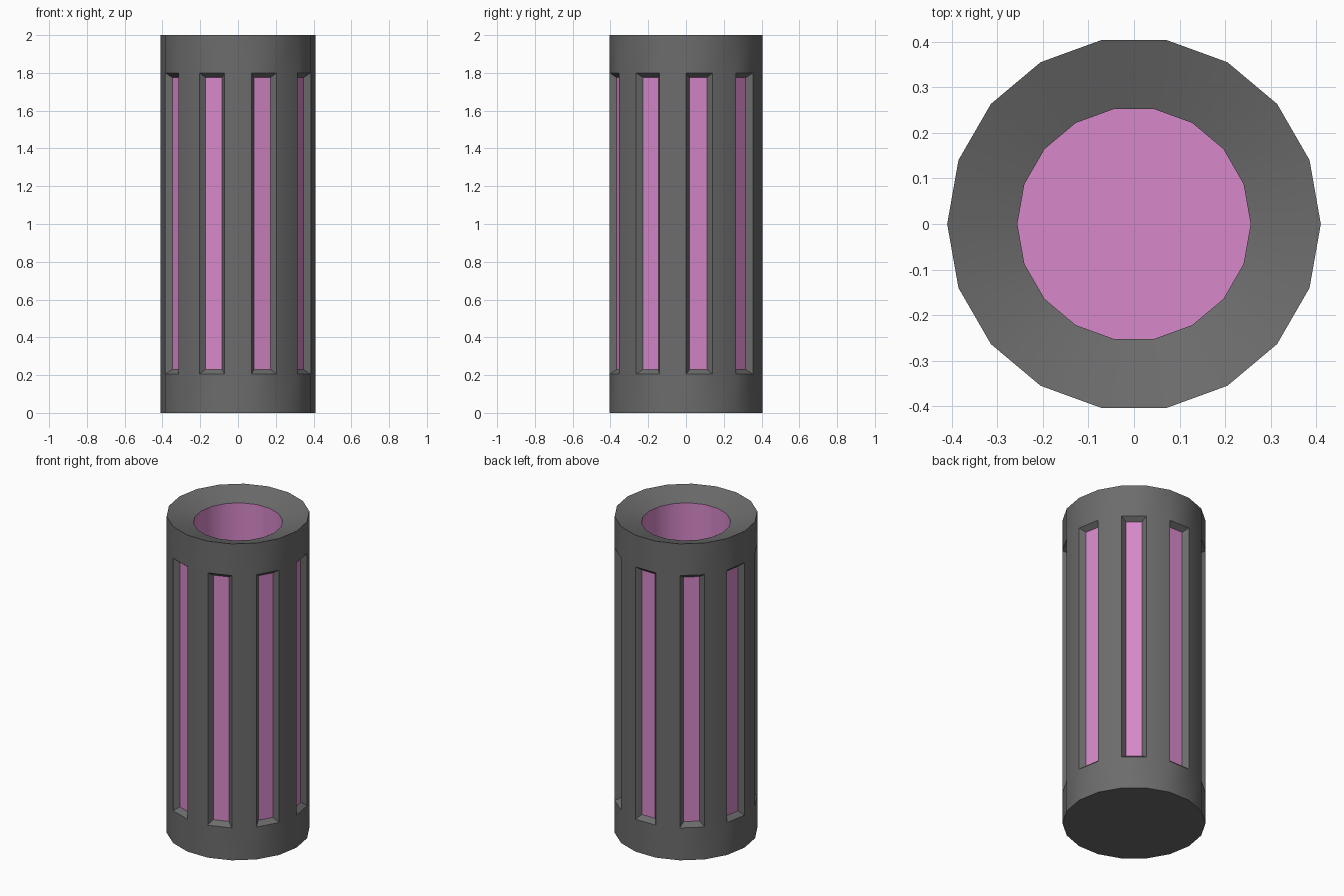
import bpy, bmesh, math

if "Cube" in bpy.data.objects:
    bpy.data.objects.remove(bpy.data.objects["Cube"])

SIDES = 18
OUTER_R, BORE_R = 0.41, 0.256
SLOT_LOW, SLOT_HIGH = 0.205, 1.80
HEIGHT, FUNNEL_Z, FLOOR_Z = 2.0, 1.95, 0.2


def material(name, rgb):
    mat = bpy.data.materials.new(name)
    mat.diffuse_color = (*rgb, 1)
    mat.use_nodes = True
    mat.node_tree.nodes["Principled BSDF"].inputs["Base Color"].default_value = mat.diffuse_color
    return mat


grey = material("dark_grey", (0.15, 0.15, 0.15))
pink = material("orchid_pink", (0.68, 0.25, 0.59))


def lathe(bm, profile):
    """Spin (radius, z) points into rings of flat faces; returns rings and bands."""
    rings = []
    for r, z in profile:
        rings.append([bm.verts.new((r * math.cos(2 * math.pi * i / SIDES),
                                    r * math.sin(2 * math.pi * i / SIDES), z))
                      for i in range(SIDES)])
    bands = []
    for a, b in zip(rings, rings[1:]):
        bands.append([bm.faces.new((a[i], a[(i + 1) % SIDES], b[(i + 1) % SIDES], b[i]))
                      for i in range(SIDES)])
    return rings, bands


def finish(name, bm, mats):
    mesh = bpy.data.meshes.new(name)
    bm.to_mesh(mesh)
    bm.free()
    for m in mats:
        mesh.materials.append(m)
    obj = bpy.data.objects.new(name, mesh)
    bpy.context.collection.objects.link(obj)
    bpy.ops.object.select_all(action='DESELECT')
    obj.select_set(True)
    bpy.context.view_layer.objects.active = obj
    bpy.ops.object.shade_smooth_by_angle(angle=math.radians(35))


# Outer shell: closed base, slotted side, funnel mouth
bm = bmesh.new()
rings, bands = lathe(bm, [(OUTER_R, 0), (OUTER_R, SLOT_LOW), (OUTER_R, SLOT_HIGH),
                          (OUTER_R, HEIGHT), (BORE_R, FUNNEL_Z)])
bm.faces.new(list(reversed(rings[0])))
bm.normal_update()
# Every other side face becomes a recessed pink panel with bevelled grey walls
panels = bands[1][::2]
bmesh.ops.inset_individual(bm, faces=panels, thickness=0.025, depth=-0.03,
                           use_even_offset=True)
for f in panels:
    f.material_index = 1
finish("slotted_shell", bm, [grey, pink])

# Pink bore lining with floor
bm = bmesh.new()
rings, _ = lathe(bm, [(BORE_R, FUNNEL_Z), (BORE_R, FLOOR_Z)])
bm.faces.new(rings[-1])
finish("bore_lining", bm, [pink])
